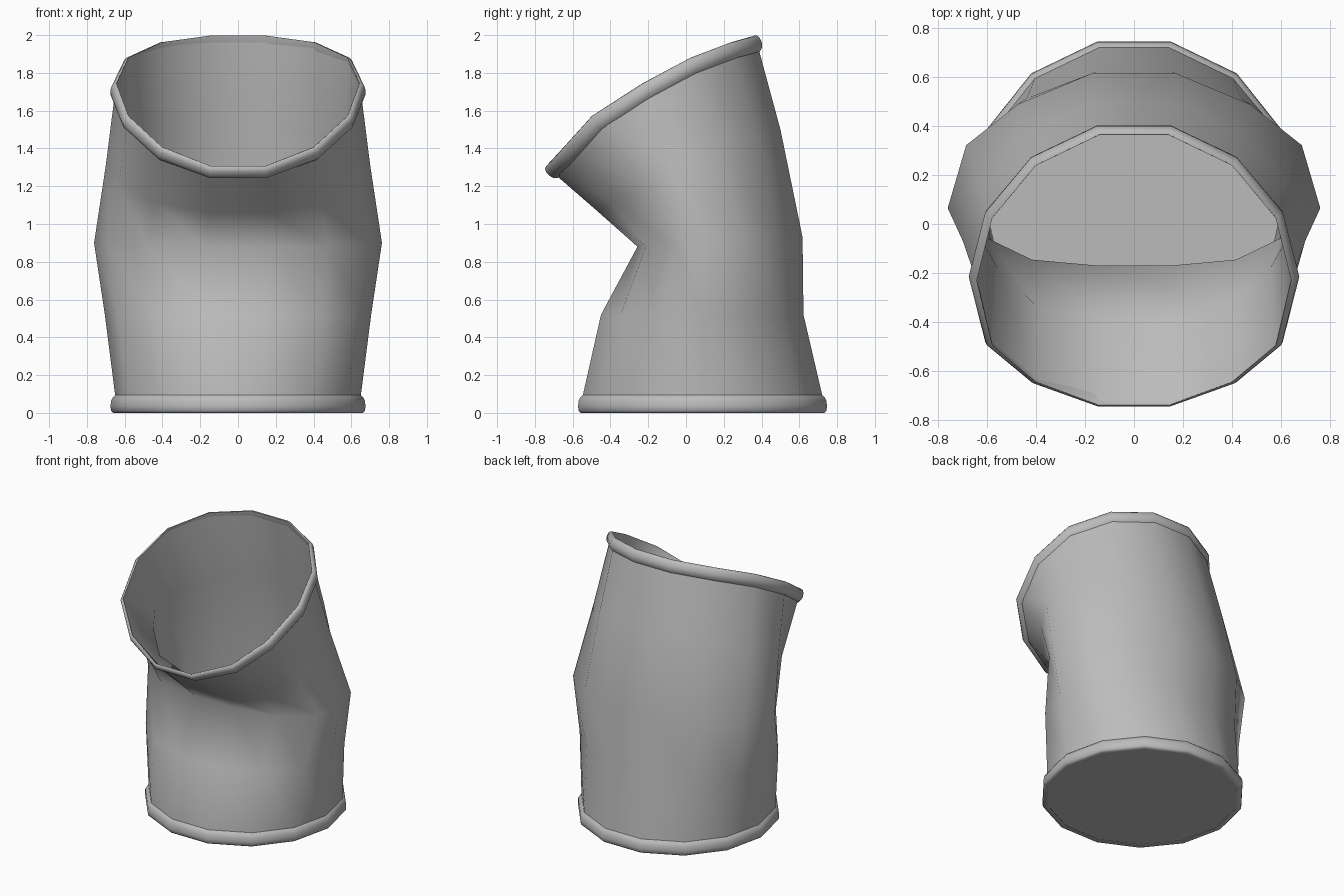
import bpy, bmesh, math
from mathutils import Vector

cube = bpy.data.objects.get("Cube")
if cube:
    bpy.data.objects.remove(cube, do_unlink=True)

SIDES = 14
FLAT = math.cos(math.pi / SIDES)        # front and back are flat sides
FLAT2 = math.cos(2 * math.pi / SIDES)

grey = bpy.data.materials.new("plain grey")
grey.use_nodes = True
grey.diffuse_color = (0.5, 0.5, 0.5, 1)
grey.node_tree.nodes["Principled BSDF"].inputs["Base Color"].default_value = (0.5, 0.5, 0.5, 1)


def wave(front, side, back):
    """Function of angle passing through the front, side and back values."""
    b = (back - front) / (2 * FLAT)
    c = ((back + front) / 2 - side) / (1 + FLAT2)
    a = side + c
    return lambda t: a + b * math.cos(t) + c * math.cos(2 * t)


def ring(width, front, side, back, rear_shift=0, fore_shift=0):
    """Loop of points; the shifts move the corners just behind and before the sides."""
    fy, fz = (wave(f, s, b) for f, s, b in zip(front, side, back))
    angles = [(k + 0.5) * 2 * math.pi / SIDES for k in range(SIDES)]
    loop = [Vector((width * math.sin(t), fy(t), fz(t))) for t in angles]
    for k, shift in ((2, rear_shift), (4, fore_shift)):
        for i in (k, SIDES - 1 - k):
            loop[i].y += shift
    return loop


def bridge(bm, loops, closed=False):
    """Skin a list of equal point loops with quads."""
    rows = [[bm.verts.new(p) for p in loop] for loop in loops]
    for i in range(len(rows) if closed else len(rows) - 1):
        low, high = rows[i], rows[(i + 1) % len(rows)]
        for k in range(SIDES):
            j = (k + 1) % SIDES
            bm.faces.new((low[k], low[j], high[j], high[k]))
    return rows


def finish(name, bm):
    bmesh.ops.recalc_face_normals(bm, faces=bm.faces)
    mesh = bpy.data.meshes.new(name)
    bm.to_mesh(mesh)
    bm.free()
    mesh.materials.append(grey)
    obj = bpy.data.objects.new(name, mesh)
    bpy.context.collection.objects.link(obj)
    bpy.ops.object.select_all(action='DESELECT')
    bpy.context.view_layer.objects.active = obj
    obj.select_set(True)
    bpy.ops.object.shade_smooth_by_angle(angle=math.radians(85))


def bead(name, edge, inner, section):
    """Sweep a rounded section round an edge; inner gives the wall direction."""
    centre = sum(edge, Vector()) / SIDES
    loops = []
    for out, along in section:
        loop = []
        for p, q in zip(edge, inner):
            axis = (p - q).normalized()
            radial = p - centre
            radial = (radial - axis * radial.dot(axis)).normalized()
            loop.append(p + radial * out + axis * along)
        loops.append(loop)
    bm = bmesh.new()
    bridge(bm, loops, closed=True)
    finish(name, bm)


# Outer rings of the bent pipe, from the foot to the lip of the mouth
outer = [
    ring(0.65, (-0.547, 0.005), (0.087, 0.005), (0.722, 0.005)),
    ring(0.65, (-0.547, 0.09), (0.087, 0.09), (0.722, 0.09)),
    ring(0.705, (-0.45, 0.52), (0.08, 0.52), (0.622, 0.52)),
    ring(0.762, (-0.257, 0.88), (0.065, 0.90), (0.617, 0.93), 0.04, 0.05),
    ring(0.70, (-0.46, 1.06), (-0.07, 1.31), (0.50, 1.50), 0, 0.06),
    ring(0.645, (-0.742, 1.305), (-0.23, 1.745), (0.365, 1.998), 0, -0.03),
]

# Inner rings, from the mouth down to the floor
inner = [
    ring(0.62, (-0.40, 1.10), (-0.07, 1.33), (0.44, 1.50), 0, 0.06),
    ring(0.67, (-0.17, 0.90), (0.06, 0.90), (0.56, 0.93), 0.02, 0.02),
    ring(0.64, (-0.38, 0.52), (0.08, 0.52), (0.565, 0.52)),
    ring(0.61, (-0.505, 0.02), (0.087, 0.02), (0.68, 0.02)),
]

# Pipe wall with a closed floor
bm = bmesh.new()
rows = bridge(bm, outer + inner)
bm.faces.new(rows[0])
bm.faces.new(rows[-1])
finish("bent_pipe", bm)

# Rounded beads round the outside of the mouth and the foot
bead("mouth_bead", outer[5], outer[4],
     [(-0.002, 0.0), (0.012, -0.004), (0.022, -0.02), (0.026, -0.045),
      (0.021, -0.07), (0.004, -0.088), (-0.005, -0.045)])
bead("foot_bead", outer[0], outer[1],
     [(-0.02, 0.003), (0.01, 0.005), (0.022, -0.005), (0.025, -0.03),
      (0.022, -0.06), (0.012, -0.078), (-0.001, -0.09), (-0.02, -0.06)])
